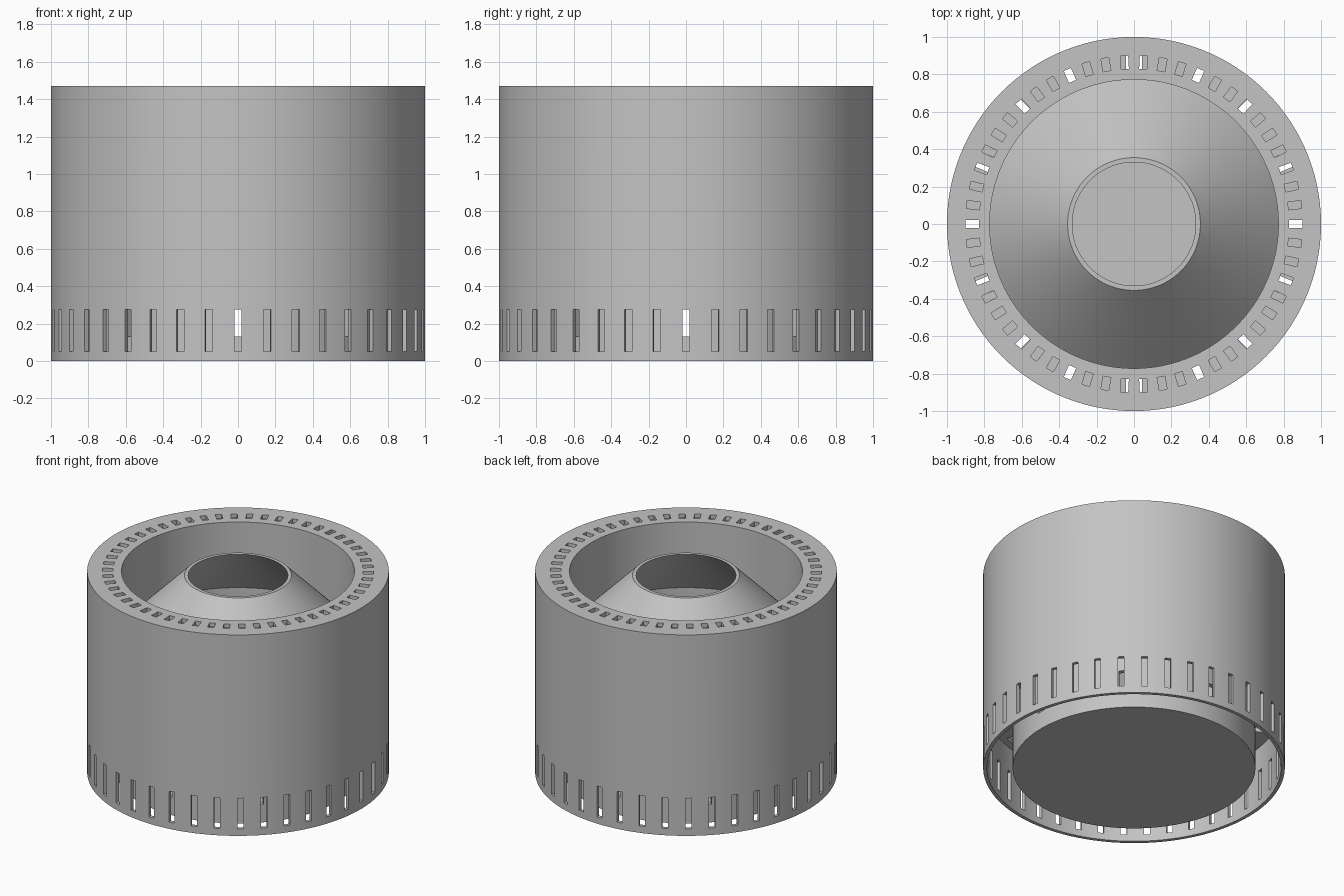
import bpy, bmesh, math
from mathutils import Matrix, Vector

cube = bpy.data.objects.get("Cube")
if cube:
    bpy.data.objects.remove(cube, do_unlink=True)

SEGMENTS = 120

grey = bpy.data.materials.new("plain grey")
grey.use_nodes = True
colour = (0.55, 0.55, 0.55, 1)
grey.diffuse_color = colour
grey.node_tree.nodes["Principled BSDF"].inputs["Base Color"].default_value = colour


def make_object(name, bm):
    bmesh.ops.recalc_face_normals(bm, faces=bm.faces[:])
    mesh = bpy.data.meshes.new(name)
    bm.to_mesh(mesh)
    bm.free()
    mesh.materials.append(grey)
    ob = bpy.data.objects.new(name, mesh)
    bpy.context.collection.objects.link(ob)
    return ob


def lathe(name, profile):
    """Turn a closed (radius, height) section about the z axis."""
    bm = bmesh.new()
    verts = [bm.verts.new((r, 0, z)) for r, z in profile]
    edges = [bm.edges.new((verts[i - 1], v)) for i, v in enumerate(verts)
             if not (profile[i - 1][0] == 0 and profile[i][0] == 0)]
    bmesh.ops.spin(bm, geom=verts + edges, cent=(0, 0, 0), axis=(0, 0, 1),
                   angle=math.tau, steps=SEGMENTS, use_merge=True)
    bmesh.ops.remove_doubles(bm, verts=bm.verts[:], dist=1e-5)
    return make_object(name, bm)


def cut_ring(target, count, radii, heights, width):
    """Cut evenly spaced radial box slots, the first one on +x."""
    bm = bmesh.new()
    size = Vector((radii[1] - radii[0], width, heights[1] - heights[0]))
    centre = Vector((sum(radii) / 2, 0, sum(heights) / 2))
    for i in range(count):
        bmesh.ops.create_cube(bm, size=1, matrix=Matrix.Rotation(math.tau * i / count, 4, "Z")
                              @ Matrix.Translation(centre) @ Matrix.Diagonal(size).to_4x4())
    cutter = make_object("slot_cutter", bm)
    cutter.hide_render = True
    mod = target.modifiers.new("slots", "BOOLEAN")
    mod.operation = "DIFFERENCE"
    mod.solver = "EXACT"
    mod.object = cutter
    bpy.context.view_layer.objects.active = target
    bpy.ops.object.modifier_apply(modifier=mod.name)
    bpy.data.objects.remove(cutter, do_unlink=True)


# Outer casing with its flat top rim
casing = lathe("outer_casing", [(1, 0), (1, 1.47), (0.772, 1.47), (0.772, 1.44),
                                (0.975, 1.44), (0.975, 0)])
cut_ring(casing, 54, (0.83, 0.90), (1.40, 1.50), 0.042)   # rim vents
cut_ring(casing, 40, (0.94, 1.05), (0.05, 0.275), 0.04)   # lower wall vents

# Hollow inner drum: floor, wall and cone rising to the central opening
drum = lathe("inner_drum", [(0, 0), (0.805, 0), (0.805, 1.44), (0.772, 1.44),
                            (0.772, 1.02), (0.355, 1.44), (0.33, 1.44),
                            (0.772, 0.99), (0.772, 0.03), (0, 0.03)])
cut_ring(drum, 8, (0.74, 0.85), (0.13, 0.28), 0.06)       # drum ports

# Shelf ring bridging the gap between drum and casing
shelf = lathe("gap_shelf", [(0.80, 0.45), (0.98, 0.45), (0.98, 0.48), (0.80, 0.48)])
cut_ring(shelf, 16, (0.825, 0.93), (0.40, 0.53), 0.085)   # shelf holes

# Smooth the round walls, keep the rims sharp
for ob in (casing, drum, shelf):
    bpy.ops.object.select_all(action="DESELECT")
    ob.select_set(True)
    bpy.context.view_layer.objects.active = ob
    bpy.ops.object.shade_smooth_by_angle(angle=math.radians(30))
